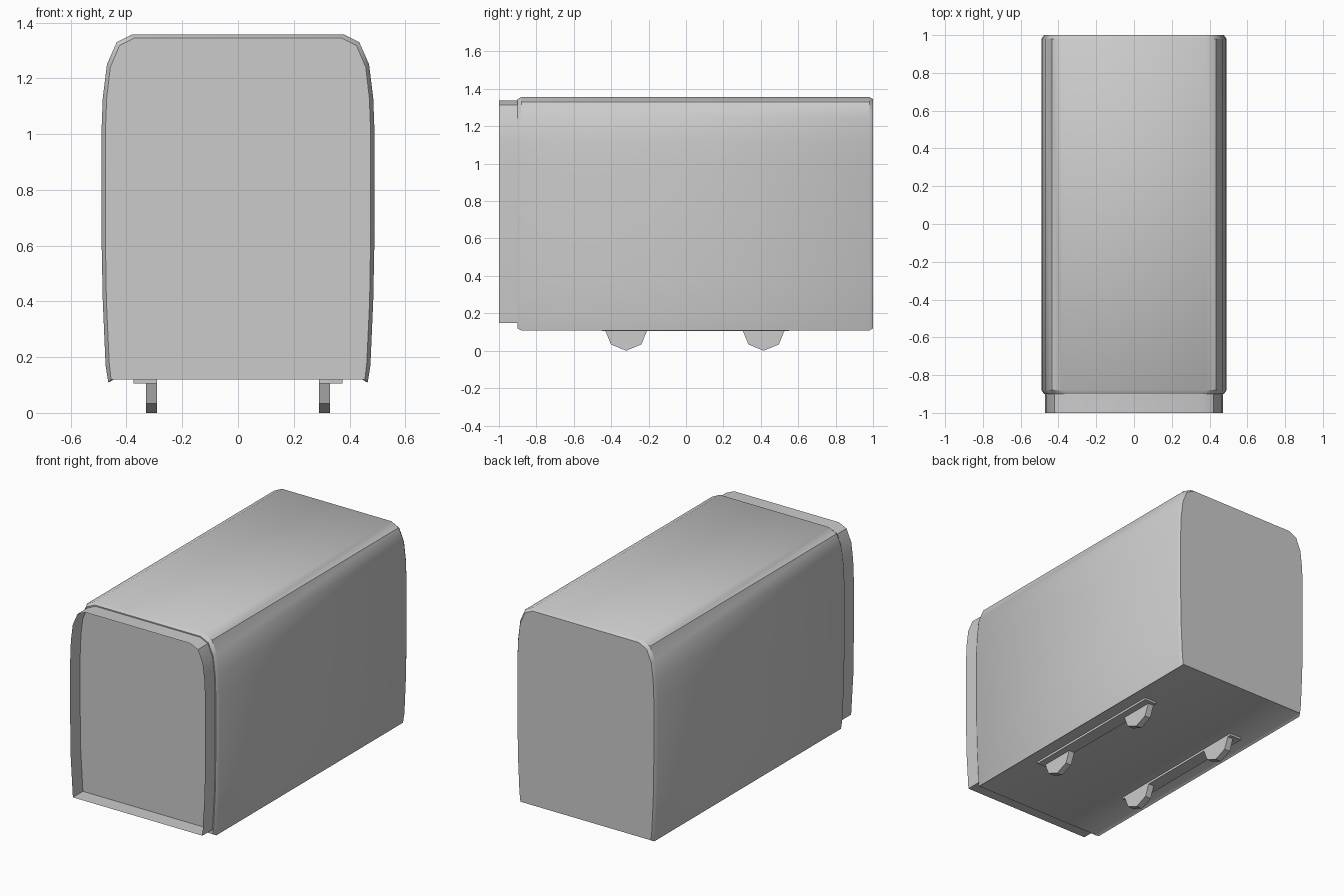
import bpy, bmesh, math

cube = bpy.data.objects.get("Cube")
if cube:
    bpy.data.objects.remove(cube, do_unlink=True)

grey = bpy.data.materials.new("plain grey")
grey.use_nodes = True
grey.diffuse_color = (0.6, 0.6, 0.6, 1)
grey.node_tree.nodes["Principled BSDF"].inputs["Base Color"].default_value = (0.6, 0.6, 0.6, 1)


def finish(name, bm, smooth=False):
    bmesh.ops.recalc_face_normals(bm, faces=bm.faces)
    mesh = bpy.data.meshes.new(name)
    bm.to_mesh(mesh)
    bm.free()
    mesh.materials.append(grey)
    obj = bpy.data.objects.new(name, mesh)
    bpy.context.collection.objects.link(obj)
    if smooth:
        bpy.ops.object.select_all(action="DESELECT")
        obj.select_set(True)
        bpy.context.view_layer.objects.active = obj
        bpy.ops.object.shade_smooth_by_angle(angle=math.radians(35))
    return obj


def mirrored(half):
    return half + [(-x, z) for x, z in reversed(half)]


def loft(bm, sections, caps):
    """Skin closed (x, z) outlines placed at successive y positions."""
    rings = [[bm.verts.new((x, y, z)) for x, z in pts] for y, pts in sections]
    for a, b in zip(rings, rings[1:]):
        n = len(a)
        for i in range(n):
            j = (i + 1) % n
            bm.faces.new((a[i], a[j], b[j], b[i]))
    if caps:
        bm.faces.new(rings[0])
        bm.faces.new(rings[-1])


# Bulging cross-section, with the floor tucked up between two small side lips
outer = mirrored([(0.45, 0.12), (0.465, 0.108), (0.475, 0.17), (0.485, 0.4),
                  (0.49, 0.65), (0.49, 1.0), (0.485, 1.13), (0.47, 1.25),
                  (0.435, 1.33), (0.38, 1.357)])
inner = mirrored([(0.445, 0.12), (0.455, 0.119), (0.462, 0.18), (0.472, 0.4),
                  (0.476, 0.65), (0.476, 1.0), (0.471, 1.13), (0.458, 1.24),
                  (0.425, 1.318), (0.37, 1.345)])

# Main body with chamfered end rims
bm = bmesh.new()
loft(bm, [(-0.9, inner), (-0.88, outer), (0.98, outer), (1.0, inner)], True)
finish("body", bm, True)

# Open collar standing proud of the front panel
collar = mirrored([(0.452, 0.148), (0.467, 0.4), (0.471, 0.65), (0.471, 1.0),
                   (0.466, 1.13), (0.453, 1.235), (0.42, 1.313), (0.365, 1.338)])
bm = bmesh.new()
loft(bm, [(-1.0, collar), (-0.9, collar)], False)
finish("front_collar", bm, True)

# Four stubby wheels showing below the floor, and the rail each pair sits on
for side, label in ((1, "left"), (-1, "right")):
    for y, place in ((-0.32, "front"), (0.415, "rear")):
        disc = [(y + 0.115 * math.cos(a), 0.115 + 0.115 * math.sin(a))
                for a in (math.pi * k / 4 for k in range(4, 9))]
        bm = bmesh.new()
        ends = [[bm.verts.new((side * x, py, pz)) for py, pz in disc]
                for x in (0.29, 0.33)]
        for i in range(5):
            j = (i + 1) % 5
            bm.faces.new((ends[0][i], ends[0][j], ends[1][j], ends[1][i]))
        for ring in ends:
            bm.faces.new(ring)
        finish(place + "_" + label + "_wheel", bm)
    bm = bmesh.new()
    bmesh.ops.create_cube(bm, size=1)
    for v in bm.verts:
        v.co = (side * 0.332 + v.co.x * 0.084, 0.05 + v.co.y * 1.0, 0.114 + v.co.z * 0.016)
    finish(label + "_wheel_rail", bm)
